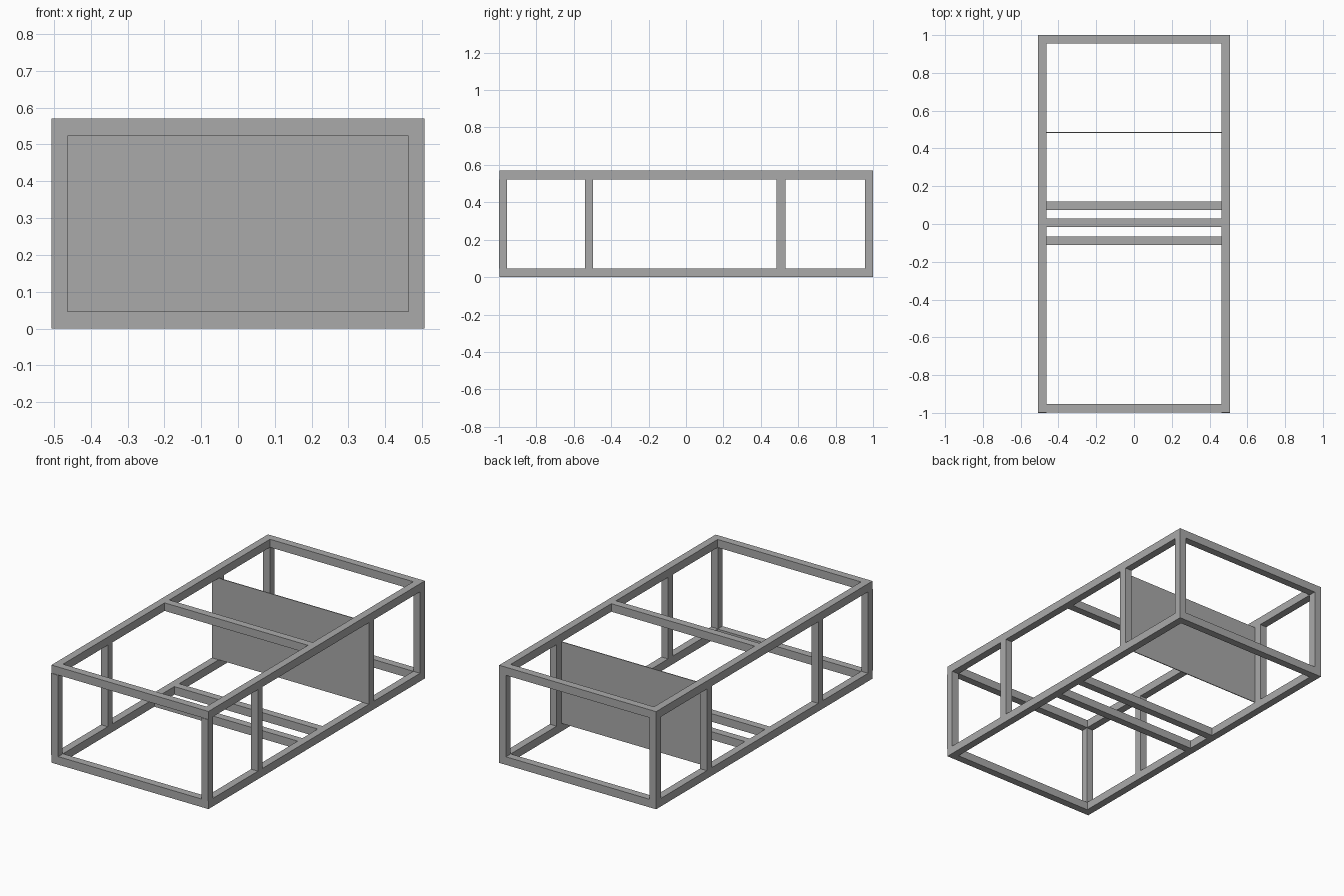
import bpy

default = bpy.data.objects.get("Cube")
if default:
    bpy.data.objects.remove(default, do_unlink=True)

grey = bpy.data.materials.new("plain grey")
grey.use_nodes = True
COLOUR = (0.4, 0.4, 0.4, 1)
grey.diffuse_color = COLOUR
grey.node_tree.nodes["Principled BSDF"].inputs["Base Color"].default_value = COLOUR

W, H = 0.507, 0.57        # half width, height
T, B = 0.044, 0.047       # beam width, beam height
IN = W - T                # inner half width
FRONT, BACK = -0.997, 1.0


def box(name, x, y, z):
    """Box from (low, high) ranges on each axis."""
    ranges = (x, y, z)
    bpy.ops.mesh.primitive_cube_add(size=1, location=[(a + b) / 2 for a, b in ranges])
    ob = bpy.context.object
    ob.name = name
    ob.scale = [b - a for a, b in ranges]
    bpy.ops.object.transform_apply(location=False, rotation=False, scale=True)
    ob.data.materials.append(grey)
    return ob


levels = {"bottom": (0, B), "top": (H - B, H)}
sides = {"left": (IN, W), "right": (-W, -IN)}

# Long side rails and end rails, at both levels
for level, z in levels.items():
    for side, x in sides.items():
        box(f"{level}_{side}_rail", x, (FRONT, BACK), z)
    box(f"{level}_front_rail", (-IN, IN), (FRONT, FRONT + T), z)
    box(f"{level}_back_rail", (-IN, IN), (BACK - T, BACK), z)

# Upright posts; the front corner posts stand slightly proud
posts = {"front_corner": -1.0, "front_inner": -0.54,
         "back_inner": 0.488, "back_corner": BACK - T}
for side, x in sides.items():
    for place, y in posts.items():
        box(f"{place}_{side}_post", x, (y, y + T), (B, H - B))

# Cross bars between the side rails
for name, y, level in (("top_middle_bar", -0.016, "top"),
                       ("bottom_front_bar", -0.111, "bottom"),
                       ("bottom_back_bar", 0.074, "bottom")):
    box(name, (-IN, IN), (y, y + T), levels[level])

# Thin bulkhead panel on the front of the back inner posts
box("bulkhead_panel", (-W, W), (0.483, 0.488), (B, H - B))
